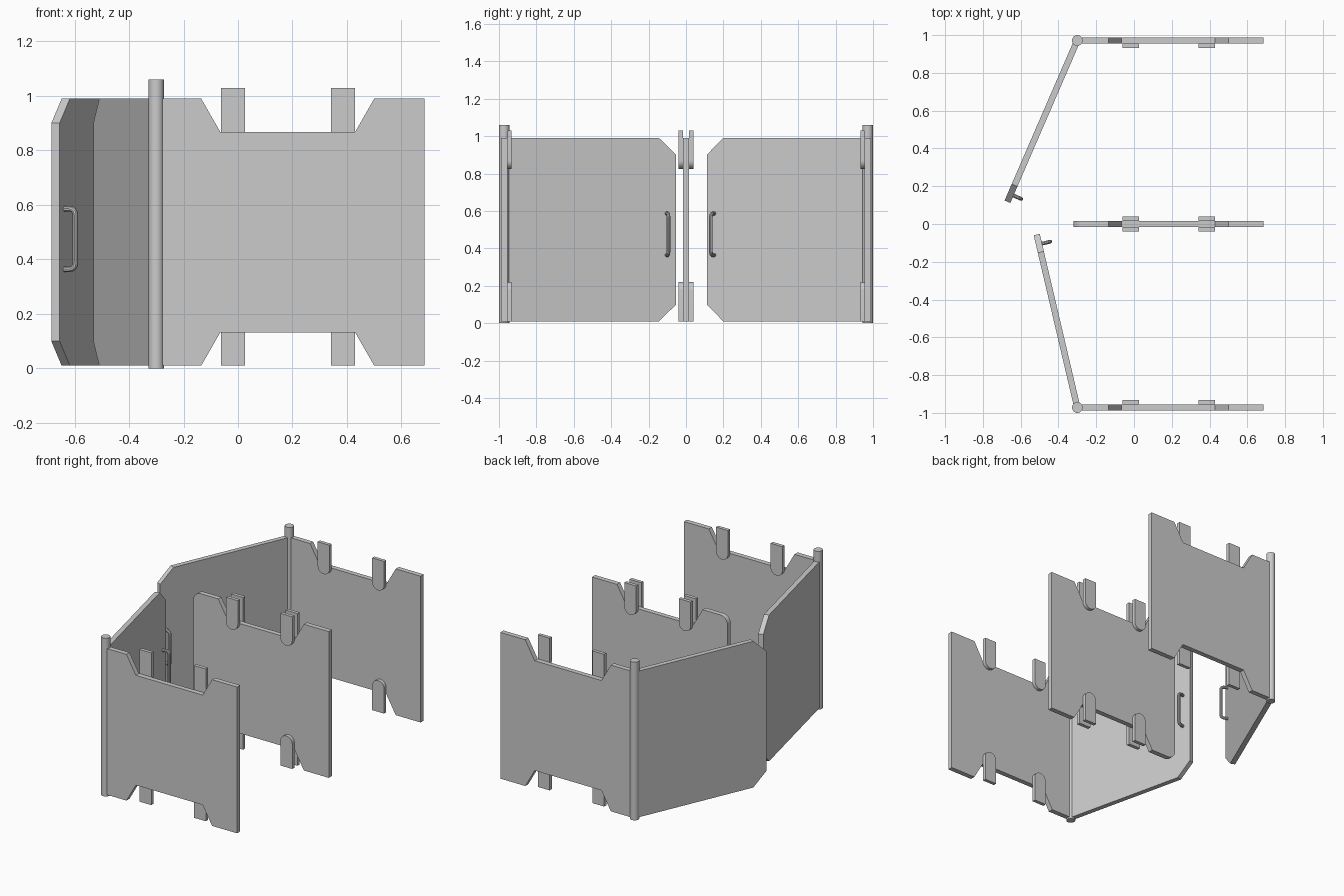
import bpy, bmesh
from math import sin, cos, pi, atan2, radians
from mathutils import Matrix, Vector

if "Cube" in bpy.data.objects:
    bpy.data.objects.remove(bpy.data.objects["Cube"])

grey = bpy.data.materials.new("plain grey")
grey.use_nodes = True
grey.diffuse_color = (0.6, 0.6, 0.6, 1)
grey.node_tree.nodes["Principled BSDF"].inputs["Base Color"].default_value = (0.6, 0.6, 0.6, 1)

LOW, HIGH, MID = 0.01, 0.99, 0.5
SIDE_Y, HINGE_X = 0.972, -0.3
THICK = 0.033


def finish(obj):
    obj.data.materials.append(grey)
    bpy.ops.object.select_all(action="DESELECT")
    obj.select_set(True)
    bpy.context.view_layer.objects.active = obj
    bpy.ops.object.shade_smooth_by_angle(angle=radians(30))


def plate(name, outline, thick, matrix):
    """Extrude an upright (x, z) outline evenly about local y = 0."""
    bm = bmesh.new()
    face = bm.faces.new([bm.verts.new((x, -thick / 2, z)) for x, z in outline])
    moved = bmesh.ops.extrude_face_region(bm, geom=[face])["geom"]
    bmesh.ops.translate(bm, vec=(0, thick, 0),
                        verts=[v for v in moved if isinstance(v, bmesh.types.BMVert)])
    bmesh.ops.recalc_face_normals(bm, faces=bm.faces)
    mesh = bpy.data.meshes.new(name)
    bm.to_mesh(mesh)
    bm.free()
    obj = bpy.data.objects.new(name, mesh)
    bpy.context.collection.objects.link(obj)
    obj.matrix_world = matrix
    finish(obj)


def arc(cx, cz, r, start, end, steps):
    return [(cx + r * cos(start + (end - start) * i / steps),
             cz + r * sin(start + (end - start) * i / steps)) for i in range(steps + 1)]


def mirrored(upper):
    """Close an upper half outline with its reflection about mid height."""
    return upper + [(x, 2 * MID - z) for x, z in reversed(upper)]


# Fixed panels with a notch along the top and bottom
notch = [(-0.135, HIGH), (-0.065, 0.868), (0.43, 0.868), (0.5, HIGH), (0.685, HIGH)]
side_outline = mirrored([(HINGE_X, HIGH)] + notch)
middle_outline = mirrored(arc(-0.265, HIGH - 0.055, 0.055, pi, pi / 2, 8) + notch)
plate("front_panel", side_outline, THICK, Matrix.Translation((0, -SIDE_Y, 0)))
plate("back_panel", side_outline, THICK, Matrix.Translation((0, SIDE_Y, 0)))
plate("middle_panel", middle_outline, THICK, Matrix.Identity(4))

# Round-ended clips, above and below each notch
HALF, CLIP = 0.044, 0.023
top_clip = arc(0, 0.825 + HALF, HALF, pi, 2 * pi, 16) + [(HALF, 1.03), (-HALF, 1.03)]
low_clip = arc(0, 0.22 - HALF, HALF, 0, pi, 16) + [(-HALF, 0.01), (HALF, 0.01)]
offset = (THICK + CLIP) / 2
rows = {"front": -SIDE_Y + offset, "middle_front": -offset,
        "middle_back": offset, "back": SIDE_Y - offset}
for row, y in rows.items():
    for place, x in (("right", -0.018), ("left", 0.386)):
        at = Matrix.Translation((x, y, 0))
        plate(f"{row}_{place}_top_clip", top_clip, CLIP, at)
        plate(f"{row}_{place}_bottom_clip", low_clip, CLIP, at)


def handle(name, matrix, side):
    """Bent bar handle standing out on local y."""
    r, reach, low, high = 0.022, 0.061, 0.364, 0.586
    path = [(0, low)] + arc(reach - r, low + r, r, -pi / 2, 0, 6)
    path += arc(reach - r, high - r, r, 0, pi / 2, 6) + [(0, high)]
    curve = bpy.data.curves.new(name, "CURVE")
    curve.dimensions = "3D"
    curve.bevel_depth, curve.bevel_resolution = 0.01, 3
    curve.use_fill_caps = True
    spline = curve.splines.new("POLY")
    spline.points.add(len(path) - 1)
    for point, (out, z) in zip(spline.points, path):
        point.co = (0.888, side * out, z, 1)
    obj = bpy.data.objects.new(name, curve)
    bpy.context.collection.objects.link(obj)
    obj.matrix_world = matrix
    bpy.ops.object.select_all(action="DESELECT")
    obj.select_set(True)
    bpy.context.view_layer.objects.active = obj
    bpy.ops.object.convert(target="MESH")
    finish(bpy.context.view_layer.objects.active)


# Hinge posts with swung doors and their inner handles
for name, y, tip, side in (("front", -SIDE_Y, (-0.515, -0.056), -1),
                           ("back", SIDE_Y, (-0.67, 0.118), 1)):
    bpy.ops.mesh.primitive_cylinder_add(vertices=32, radius=0.028, depth=1.06,
                                        location=(HINGE_X, y, 0.53))
    post = bpy.context.object
    post.name = f"{name}_hinge_post"
    finish(post)

    swing = Vector(tip) - Vector((HINGE_X, y))
    length = swing.length
    matrix = Matrix.Translation((HINGE_X, y, 0)) @ Matrix.Rotation(atan2(swing.y, swing.x), 4, "Z")
    door = mirrored([(0, HIGH), (length - 0.095, HIGH), (length, 0.9)])
    plate(f"{name}_door", door, THICK, matrix)
    handle(f"{name}_door_handle", matrix, side)
